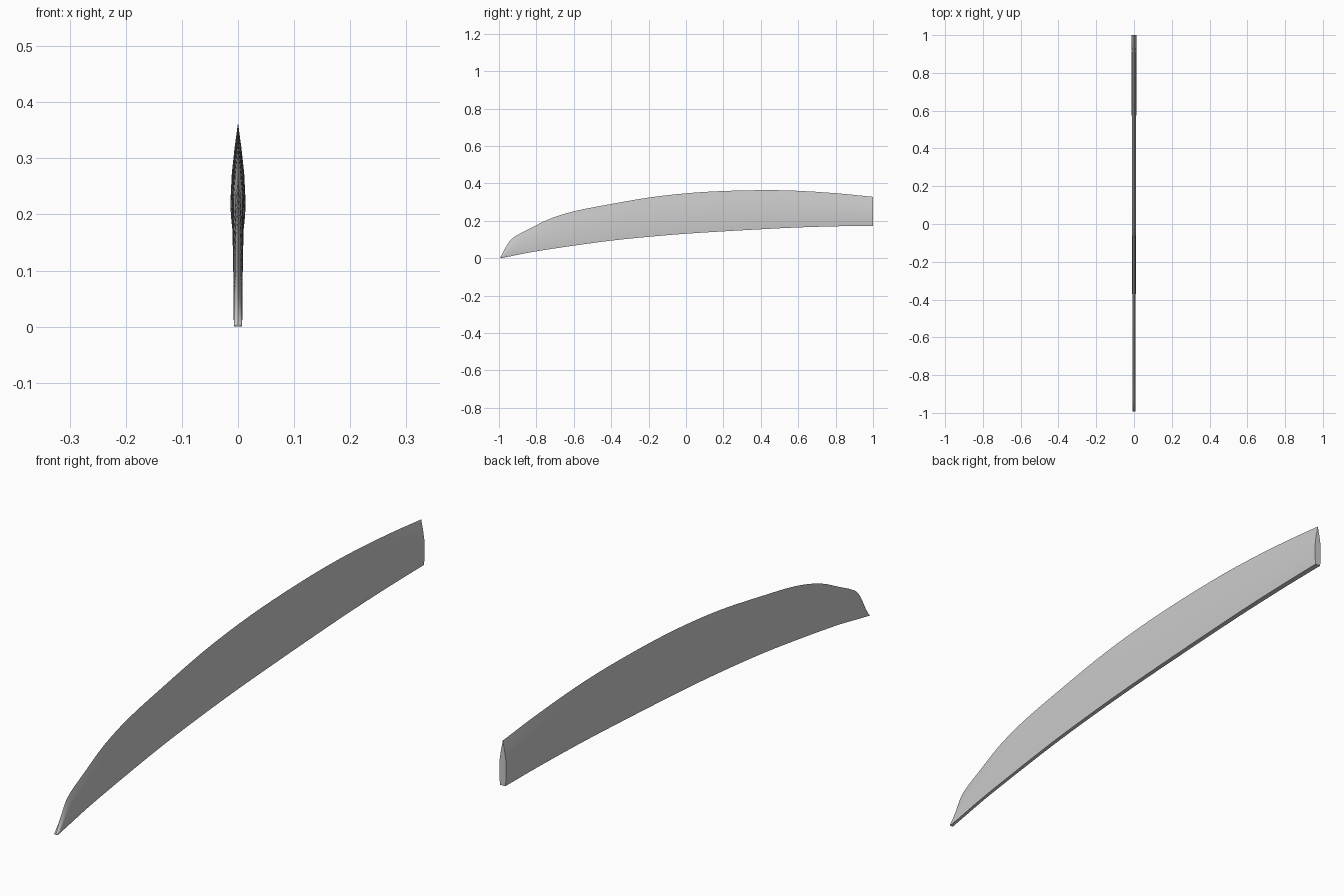
import bpy
import bmesh
import math

cube = bpy.data.objects.get("Cube")
if cube:
    bpy.data.objects.remove(cube)

steel = bpy.data.materials.new("grey steel")
steel.use_nodes = True
grey = (0.6, 0.6, 0.6, 1)
steel.diffuse_color = grey
steel.node_tree.nodes["Principled BSDF"].inputs["Base Color"].default_value = grey

# Side outline from tip to root: y, spine height, cutting edge height
OUTLINE = [
    (-.993, 0, .003), (-.95, .008, .082), (-.915, .015, .116), (-.835, .031, .158),
    (-.73, .048, .21), (-.595, .068, .252), (-.41, .093, .288), (-.195, .115, .325),
    (0, .131, .347), (.19, .143, .359), (.42, .156, .364), (.61, .165, .36),
    (.82, .171, .346), (1, .173, .328),
]
# Half cross-section from spine to edge: share of height, share of half thickness
SECTION = [(0, .75), (.1, .9), (.22, 1), (.4, .99), (.58, .88), (.78, .52), (1, 0)]
STEPS = 3


def spline(points, steps):
    """Smooth curve through the points (Catmull-Rom)."""
    result = []
    for i in range(len(points) - 1):
        a, b, c, d = (points[max(0, min(j, len(points) - 1))] for j in range(i - 1, i + 3))
        for s in range(steps):
            t = s / steps
            result.append([
                q + t / 2 * (r - p + t * (2 * p - 5 * q + 4 * r - w + t * (3 * q - p - 3 * r + w)))
                for p, q, r, w in zip(a, b, c, d)])
    return result + [list(points[-1])]


# Blade: symmetric section lofted along the outline
bm = bmesh.new()
loop = [(h, w) for h, w in SECTION] + [(h, -w) for h, w in SECTION[-2::-1]]
rings = []
for y, low, high in spline(OUTLINE, STEPS):
    half = .0075 + .0028 * (y + 1)
    rings.append([bm.verts.new((w * half, y, low + h * (high - low))) for h, w in loop])
for r0, r1 in zip(rings, rings[1:]):
    for i in range(len(loop)):
        j = (i + 1) % len(loop)
        bm.faces.new((r0[i], r0[j], r1[j], r1[i]))

# Flat root and tip ends
bm.faces.new(rings[0])
bm.faces.new(rings[-1])
bmesh.ops.recalc_face_normals(bm, faces=bm.faces[:])

mesh = bpy.data.meshes.new("blade")
bm.to_mesh(mesh)
bm.free()
mesh.materials.append(steel)
blade = bpy.data.objects.new("blade", mesh)
bpy.context.collection.objects.link(blade)
bpy.context.view_layer.objects.active = blade
blade.select_set(True)
bpy.ops.object.shade_smooth_by_angle(angle=math.radians(30))
